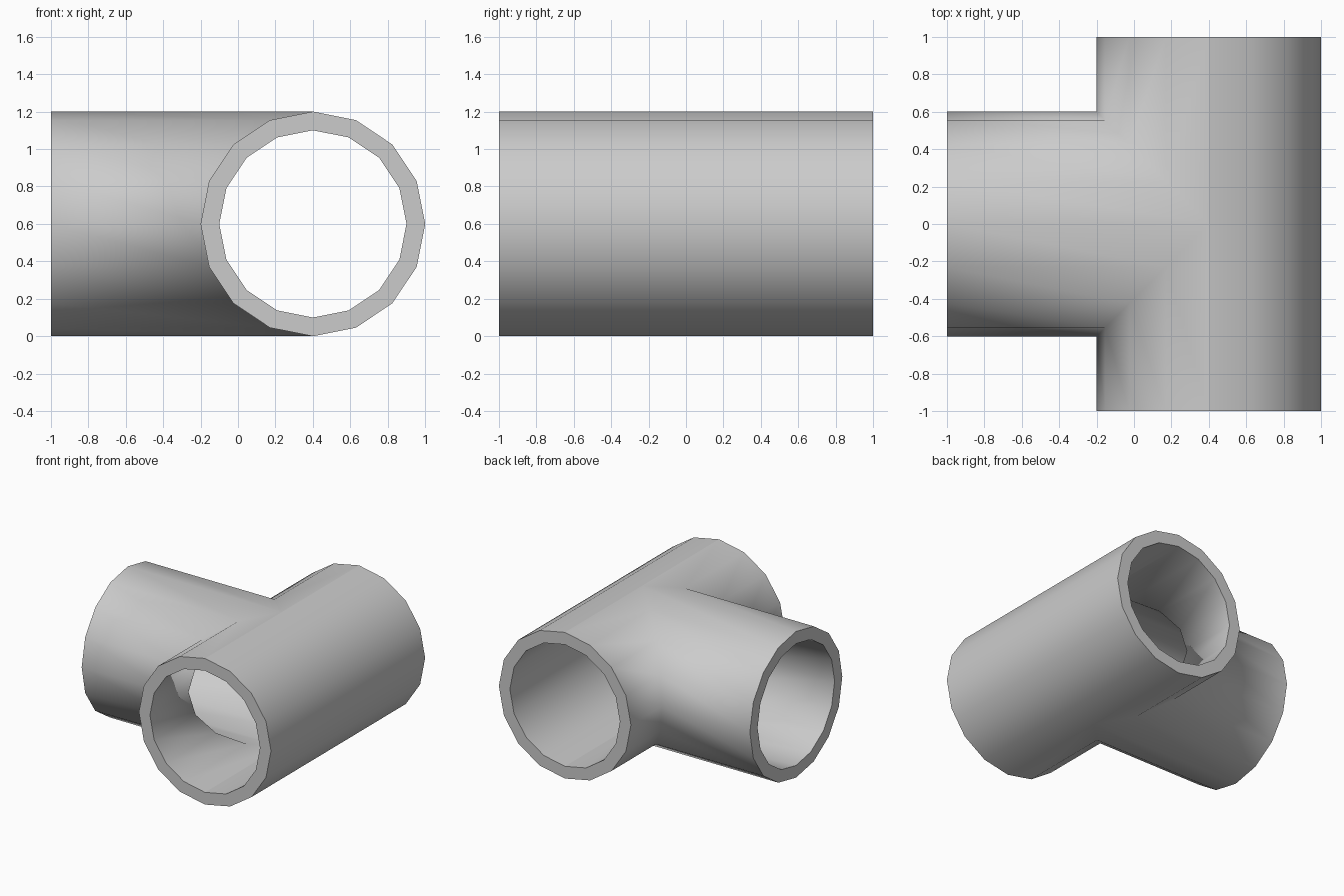
import bpy, bmesh, math

if "Cube" in bpy.data.objects:
    bpy.data.objects.remove(bpy.data.objects["Cube"])

SIDES, OUTER, INNER = 16, 0.6, 0.5
CX, CZ = 0.4, 0.6          # axis of the main pipe
bm = bmesh.new()


def strip(a, b, flip):
    # quads between two point rows, collapsing to triangles at mitre tips
    for i in range(len(a) - 1):
        pts = []
        for p in (a[i], a[i + 1], b[i + 1], b[i]):
            if all(math.dist(p, q) > 1e-5 for q in pts):
                pts.append(p)
        if len(pts) > 2:
            f = bm.faces.new([bm.verts.new(p) for p in pts])
            if flip:
                f.normal_flip()


def arc(r, start, end):
    step = 2 * math.pi / SIDES
    return [(r * math.cos(i * step), r * math.sin(i * step)) for i in range(start, end + 1)]


def main_end(r, y):
    return [(CX + u, y, CZ + w) for u, w in arc(r, 0, SIDES)]


def branch_end(r):
    return [(-1, u, CZ + w) for u, w in arc(r, 0, SIDES)]


Q, H = SIDES // 4, SIDES // 2
for r in (OUTER, INNER):
    # Uncut half of the main pipe
    far = arc(r, -Q, Q)
    strip([(CX + u, -1, CZ + w) for u, w in far],
          [(CX + u, 1, CZ + w) for u, w in far], False)
    # Two stubs of the main pipe, mitred against the branch
    near = arc(r, Q, Q + H)
    for s in (-1, 1):
        strip([(CX + u, s, CZ + w) for u, w in near],
              [(CX + u, s * abs(u), CZ + w) for u, w in near], False)
    # Branch pipe, mitred against the main pipe
    ring = arc(r, 0, SIDES)
    strip(branch_end(r), [(CX - abs(u), u, CZ + w) for u, w in ring], False)

# Annular rims at the three openings
for y in (-1, 1):
    strip(main_end(OUTER, y), main_end(INNER, y), False)
strip(branch_end(OUTER), branch_end(INNER), False)

bmesh.ops.remove_doubles(bm, verts=bm.verts, dist=1e-4)
bmesh.ops.recalc_face_normals(bm, faces=bm.faces)

mesh = bpy.data.meshes.new("pipe_tee")
bm.to_mesh(mesh)
bm.free()
tee = bpy.data.objects.new("pipe_tee", mesh)
bpy.context.collection.objects.link(tee)
bpy.context.view_layer.objects.active = tee
tee.select_set(True)
bpy.ops.object.shade_smooth_by_angle(angle=math.radians(89))
